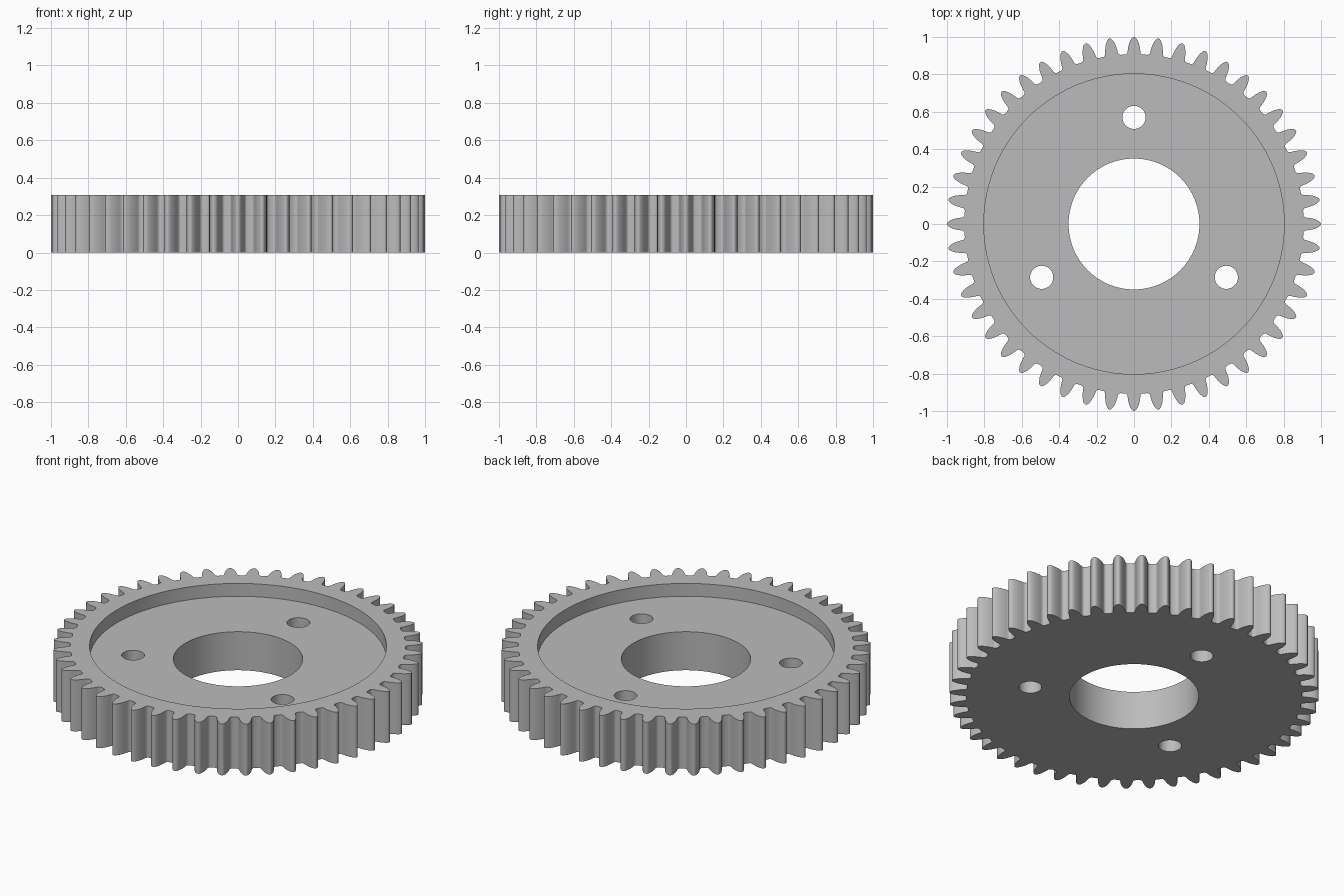
import bpy, bmesh, math
from mathutils import Matrix, Vector

TEETH = 48
THICK = 0.307
FLOOR = 0.23      # recess floor height

if "Cube" in bpy.data.objects:
    bpy.data.objects.remove(bpy.data.objects["Cube"], do_unlink=True)

steel = bpy.data.materials.new("grey_steel")
steel.use_nodes = True
colour = (0.5, 0.5, 0.5, 1)
steel.diffuse_color = colour
steel.node_tree.nodes["Principled BSDF"].inputs["Base Color"].default_value = colour


def prism(name, points, z0, z1):
    """Extrude a closed outline from z0 to z1."""
    bm = bmesh.new()
    face = bm.faces.new([bm.verts.new((x, y, z0)) for x, y in points])
    top = bmesh.ops.extrude_face_region(bm, geom=[face])["geom"]
    bmesh.ops.translate(bm, vec=(0, 0, z1 - z0),
                        verts=[v for v in top if isinstance(v, bmesh.types.BMVert)])
    bmesh.ops.recalc_face_normals(bm, faces=bm.faces)
    mesh = bpy.data.meshes.new(name)
    bm.to_mesh(mesh)
    bm.free()
    mesh.materials.append(steel)
    obj = bpy.data.objects.new(name, mesh)
    bpy.context.collection.objects.link(obj)
    return obj


def circle(radius, cx=0.0, cy=0.0, sides=96):
    steps = [math.tau * i / sides for i in range(sides)]
    return [(cx + radius * math.cos(a), cy + radius * math.sin(a)) for a in steps]


# One half tooth: (half width, radius) from tip down to the middle of the gap
flank = [(0.007, 0.998), (0.014, 0.991), (0.02, 0.98), (0.026, 0.965),
         (0.031, 0.945), (0.0335, 0.928), (0.035, 0.917),
         (0.04, 0.909), (0.047, 0.906)]
tooth = [(-w, r) for w, r in reversed(flank)] + [(0, 1.0)] + flank
outline = []
for i in range(TEETH):
    turn = Matrix.Rotation(-math.tau * i / TEETH, 2)
    outline += [tuple(turn @ Vector(p)) for p in tooth]

gear = prism("gear_wheel", outline, 0, THICK)

# Shallow recess, central bore and three bolt holes
cutters = [prism("recess_cutter", circle(0.803), FLOOR, 1),
           prism("bore_cutter", circle(0.35), -1, 1)]
for k in range(3):
    a = math.radians(90 + 120 * k)
    cutters.append(prism("bolt_hole_cutter",
                         circle(0.062, 0.57 * math.cos(a), 0.57 * math.sin(a), 40), -1, 1))

bpy.ops.object.select_all(action="DESELECT")
bpy.context.view_layer.objects.active = gear
gear.select_set(True)
for cutter in cutters:
    cutter.hide_render = True
    mod = gear.modifiers.new("cut", "BOOLEAN")
    mod.operation = "DIFFERENCE"
    mod.solver = "EXACT"
    mod.object = cutter
    bpy.ops.object.modifier_apply(modifier=mod.name)
    bpy.data.objects.remove(cutter, do_unlink=True)

bpy.ops.object.shade_smooth_by_angle(angle=math.radians(35))
